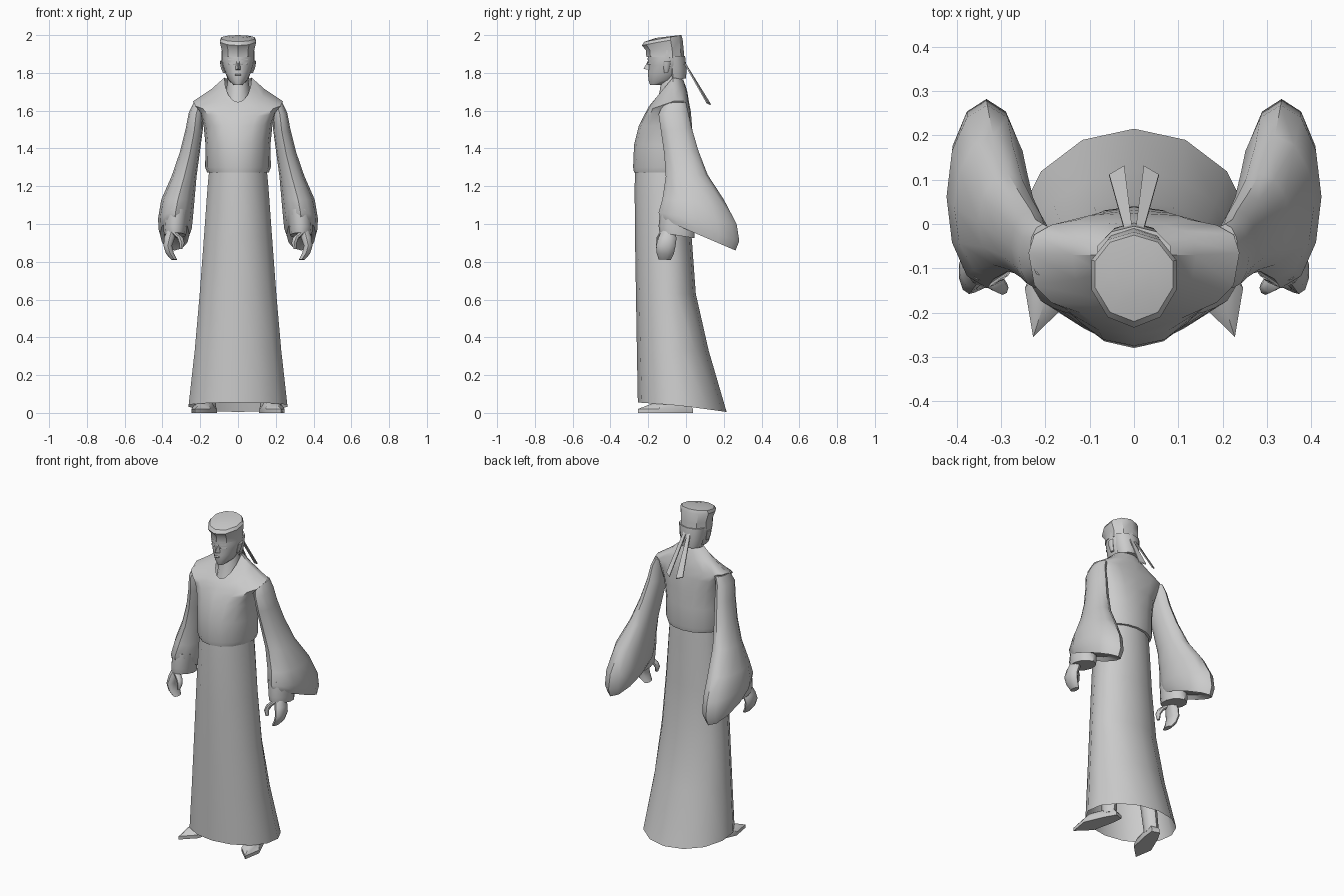
import bpy, bmesh, math
from mathutils import Vector

grey = bpy.data.materials.new("plain_grey")
grey.diffuse_color = (0.6, 0.6, 0.6, 1)


def make(name, verts, faces, angle=45, mirror=False):
    me = bpy.data.meshes.new(name)
    me.from_pydata(verts, [], faces)
    bm = bmesh.new()
    bm.from_mesh(me)
    bmesh.ops.remove_doubles(bm, verts=bm.verts, dist=1e-5)
    bmesh.ops.recalc_face_normals(bm, faces=bm.faces)
    bm.to_mesh(me)
    bm.free()
    me.materials.append(grey)
    ob = bpy.data.objects.new(name, me)
    bpy.context.collection.objects.link(ob)
    bpy.ops.object.select_all(action='DESELECT')
    ob.select_set(True)
    bpy.context.view_layer.objects.active = ob
    bpy.ops.object.shade_smooth_by_angle(angle=math.radians(angle))
    if mirror:
        ob.modifiers.new("both_sides", 'MIRROR')
    return ob


def loft(name, rings, caps=(True, True), angle=45, mirror=False):
    """Skin a stack of equal rings."""
    n = len(rings[0])
    verts = [p for r in rings for p in r]
    faces = [(k * n + i, k * n + (i + 1) % n, (k + 1) * n + (i + 1) % n, (k + 1) * n + i)
             for k in range(len(rings) - 1) for i in range(n)]
    if caps[0]:
        faces.append(tuple(range(n)))
    if caps[1]:
        faces.append(tuple((len(rings) - 1) * n + i for i in range(n)))
    return make(name, verts, faces, angle, mirror)


def body_ring(hx, yf, ym, yb, zf, zs=None, zb=None, n=16, e=1.0):
    """Ring with separate front, side and back reach and height."""
    zs = zf if zs is None else zs
    zb = zs if zb is None else zb
    pts = []
    for i in range(n):
        a = 2 * math.pi * i / n
        s, c = math.sin(a), math.cos(a)
        sx = math.copysign(abs(s) ** e, s)
        w = abs(c) ** e
        y, z = (yf, zf) if c > 0 else (yb, zb)
        pts.append((hx * sx, ym + (y - ym) * w, zs + (z - zs) * w))
    return pts


def limb_ring(cx, hx, front, back, n=12):
    """Ellipse spanning a front and a back (y, z) point, with half width hx."""
    f, b = Vector((cx, *front)), Vector((cx, *back))
    m, h = (f + b) / 2, (f - b) / 2
    return [m + h * math.cos(2 * math.pi * i / n)
            + Vector((hx * math.sin(2 * math.pi * i / n), 0, 0)) for i in range(n)]


# Long skirt, flaring and trailing behind
loft("skirt", [body_ring(*r, n=14) for r in (
    (.155, -.268, -.09, .02, 1.30),
    (.165, -.272, -.09, .025, 1.20),
    (.185, -.27, -.09, .03, .93),
    (.208, -.265, -.085, .052, .63, .63, .63),
    (.235, -.26, -.07, .12, .33, .33, .33),
    (.268, -.255, -.04, .215, .055, .04, .005))], (True, False))

# Upper robe with square shoulders and a V neck
loft("robe_top", [body_ring(*r[:-1], e=r[-1]) for r in (
    (.163, -.275, -.08, .035, 1.272, 1.272, 1.272, 1),
    (.174, -.28, -.08, .04, 1.30, 1.30, 1.30, 1),
    (.172, -.275, -.08, .038, 1.42, 1.42, 1.42, .95),
    (.182, -.25, -.08, .032, 1.52, 1.52, 1.52, .85),
    (.205, -.225, -.07, .025, 1.57, 1.60, 1.60, .75),
    (.238, -.208, -.065, .015, 1.60, 1.65, 1.65, .7),
    (.14, -.195, -.07, .005, 1.625, 1.715, 1.71, .85),
    (.072, -.178, -.07, -.015, 1.645, 1.775, 1.765, 1))], (True, False))

# Neck and inner collar
loft("neck", [body_ring(*r, n=12) for r in (
    (.07, -.165, -.075, -.02, 1.62, 1.66),
    (.058, -.14, -.075, -.025, 1.70, 1.74),
    (.048, -.125, -.075, -.025, 1.80))])

# Head
loft("head", [body_ring(*r) for r in (
    (.02, -.19, -.16, -.13, 1.735),
    (.05, -.198, -.12, -.06, 1.76),
    (.068, -.202, -.11, -.035, 1.80),
    (.083, -.198, -.10, -.02, 1.84),
    (.088, -.203, -.10, -.015, 1.87),
    (.086, -.20, -.10, -.02, 1.92))])

# Nose, brows and mouth
make("nose", [(-.015, -.195, 1.815), (.015, -.195, 1.815), (0, -.225, 1.822),
              (-.007, -.195, 1.875), (.007, -.195, 1.875)],
     [(0, 1, 2), (1, 4, 2), (4, 3, 2), (3, 0, 2), (0, 3, 4, 1)], 20)
for name, z, h in (("eye", 1.85, .006), ("brow", 1.87, .003)):
    make(name, [(.018, -.204, z - h), (.05, -.186, z - h), (.052, -.184, z + h), (.018, -.204, z + h)],
         [(0, 1, 2, 3)], mirror=True)
make("mouth", [(-.02, -.203, 1.785), (.02, -.203, 1.785), (.012, -.209, 1.79), (-.012, -.209, 1.79),
               (-.02, -.203, 1.795), (.02, -.203, 1.795)], [(0, 1, 2, 3), (3, 2, 5, 4)])

# Ears
loft("ear", [limb_ring(*r, n=8) for r in (
    (.07, .01, (-.115, 1.80), (-.095, 1.80)),
    (.082, .01, (-.12, 1.83), (-.085, 1.835)),
    (.088, .008, (-.12, 1.86), (-.08, 1.865)))], mirror=True)

# Hair falling behind the ears to the nape
loft("back_hair", [body_ring(*r, n=10) for r in (
    (.058, -.085, -.06, .0, 1.765, 1.765, 1.77),
    (.075, -.10, -.06, .003, 1.82, 1.82, 1.82),
    (.087, -.12, -.07, -.005, 1.89, 1.89, 1.89))])

# Cap with a wider, tilted crown
loft("cap", [body_ring(*r, n=10) for r in (
    (.09, -.21, -.10, -.008, 1.885, 1.885, 1.865),
    (.09, -.212, -.10, -.012, 1.92, 1.92, 1.92),
    (.101, -.234, -.11, -.018, 1.945, 1.97, 1.98),
    (.092, -.22, -.11, -.025, 1.965, 1.985, 2.0),
    (.05, -.16, -.10, -.05, 1.985, 1.992, 1.998))], angle=35)

# Cap ribbons
make("ribbon", [(.003, -.022, 1.87), (.02, -.022, 1.87), (.056, .108, 1.64), (.022, .128, 1.63),
                (.003, -.017, 1.876), (.02, -.017, 1.876), (.056, .112, 1.645), (.022, .132, 1.635)],
     [(0, 1, 2, 3), (7, 6, 5, 4), (0, 4, 5, 1), (1, 5, 6, 2), (2, 6, 7, 3), (3, 7, 4, 0)], 20, True)

# Wide hanging sleeves, turned in at the opening
loft("sleeve", [limb_ring(*r) for r in (
    (.205, .03, (-.12, 1.64), (.0, 1.645)),
    (.222, .038, (-.145, 1.58), (.01, 1.60)),
    (.232, .046, (-.132, 1.49), (.03, 1.51)),
    (.255, .053, (-.115, 1.37), (.065, 1.39)),
    (.285, .066, (-.107, 1.25), (.115, 1.26)),
    (.318, .088, (-.125, 1.13), (.20, 1.13)),
    (.331, .092, (-.145, 1.06), (.268, 1.00)),
    (.333, .088, (-.14, 1.04), (.282, .91)),
    (.335, .078, (-.135, 1.03), (.262, .86)),
    (.335, .060, (-.115, 1.05), (.235, .89)))], mirror=True)

# Inner cuffs
loft("cuff", [limb_ring(*r) for r in (
    (.325, .065, (-.135, 1.08), (.03, 1.05)),
    (.333, .062, (-.145, .99), (.045, .96)),
    (.333, .058, (-.14, .955), (.045, .925)))], mirror=True)

# Hands: curled palm with fingers, plus thumb
loft("hand", [limb_ring(*r, n=10) for r in (
    (.345, .028, (-.12, .985), (-.06, .97)),
    (.362, .030, (-.145, .93), (-.05, .925)),
    (.372, .024, (-.158, .885), (-.055, .885)),
    (.360, .022, (-.155, .845), (-.065, .84)),
    (.338, .016, (-.145, .812), (-.08, .81)))], mirror=True)
loft("thumb", [limb_ring(*r, n=8) for r in (
    (.345, .020, (-.135, .965), (-.09, .955)),
    (.308, .018, (-.155, .93), (-.115, .925)),
    (.297, .014, (-.160, .90), (-.128, .898)),
    (.303, .008, (-.157, .868), (-.138, .868)))], mirror=True)


# Shoes splayed outward, with ankles
def shoe_ring(z, grow, toe):
    pts = []
    for u, v in ((-.025, .0), (-.04, .07), (-.052, .2), (0, toe), (.052, .2), (.04, .07), (.025, .0)):
        u, v = u * grow, .1 + (v - .1) * grow
        a = math.radians(18)
        pts.append((.135 + u * math.cos(a) + v * math.sin(a),
                    .03 + u * math.sin(a) - v * math.cos(a), z))
    return pts


loft("shoe", [shoe_ring(0, 1, .30), shoe_ring(.02, 1, .30), shoe_ring(.05, .75, .26),
              shoe_ring(.06, .5, .2)], angle=40, mirror=True)
loft("ankle", [limb_ring(*r, n=8) for r in (
    (.155, .038, (-.08, .03), (.015, .03)),
    (.14, .042, (-.10, .25), (.005, .25)))], mirror=True)
